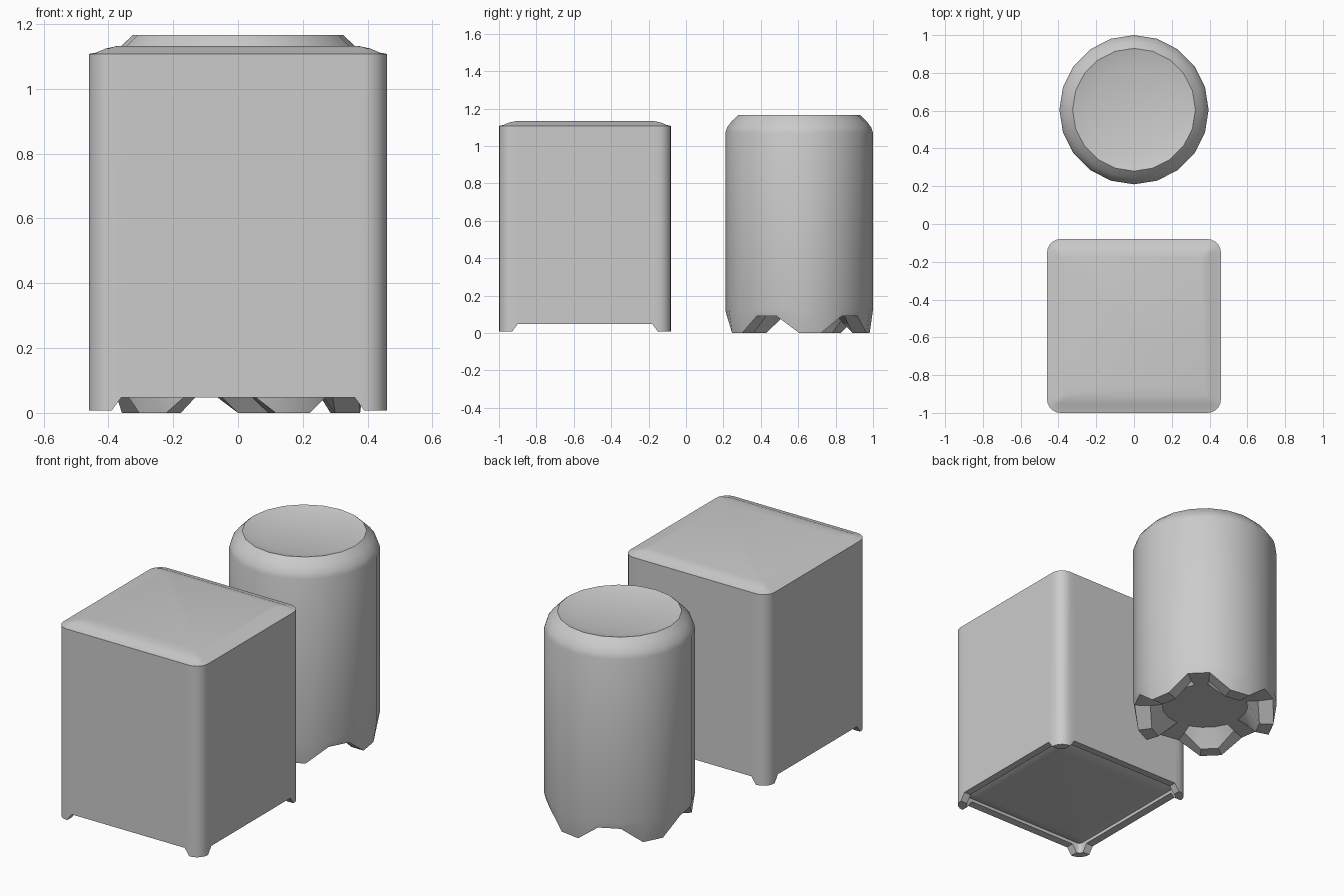
import bpy, bmesh
from math import sin, cos, pi

if "Cube" in bpy.data.objects:
    bpy.data.objects.remove(bpy.data.objects["Cube"])


def loft(name, rings, location, angle):
    """Skin a stack of closed rings and cap both ends."""
    bm = bmesh.new()
    loops = [[bm.verts.new(p) for p in ring] for ring in rings]
    n = len(loops[0])
    for a, b in zip(loops, loops[1:]):
        for i in range(n):
            j = (i + 1) % n
            bm.faces.new((a[i], a[j], b[j], b[i]))
    bm.faces.new(loops[0])
    bm.faces.new(loops[-1])
    bmesh.ops.recalc_face_normals(bm, faces=bm.faces)
    mesh = bpy.data.meshes.new(name)
    bm.to_mesh(mesh)
    bm.free()
    obj = bpy.data.objects.new(name, mesh)
    obj.location = location
    bpy.context.collection.objects.link(obj)
    bpy.ops.object.select_all(action='DESELECT')
    obj.select_set(True)
    bpy.context.view_layer.objects.active = obj
    bpy.ops.object.shade_smooth_by_angle(angle=angle)
    return obj


HALF, CORNER, ARC = 0.46, 0.07, 5


def square_ring(inset, z_side, z_corner=None):
    """Rounded square; corners may drop lower than the sides to form legs."""
    if z_corner is None:
        z_corner = z_side
    r = max(CORNER - inset, 0.02)
    c = HALF - inset - r
    h = c + r
    s = c - 0.03
    pts = [(h, s, z_side)]
    for k in range(ARC + 1):
        a = pi / 2 * k / ARC
        pts.append((c + r * cos(a), c + r * sin(a), z_corner))
    pts.append((s, h, z_side))
    ring = []
    for q in range(4):
        ca, sa = round(cos(q * pi / 2)), round(sin(q * pi / 2))
        ring += [(x * ca - y * sa, x * sa + y * ca, z) for x, y, z in pts]
    return ring


# Square container: recessed base, corner legs, walls, pillowed lid
loft("square_container", [
    square_ring(0.12, 0.05),
    square_ring(0.08, 0.054),
    square_ring(0.05, 0.065),
    square_ring(0.045, 0.05, 0.007),
    square_ring(0.0, 0.048, 0.007),
    square_ring(0.0, 1.108),
    square_ring(0.022, 1.112),
    square_ring(0.05, 1.124),
    square_ring(0.09, 1.133),
], (0, -0.54, 0), 0.6)

SIDES = 20


def round_ring(r, z, foot=None):
    """Circle; with foot=(radius, z), two points in every four become a foot."""
    ring = []
    for i in range(SIDES):
        a = 2 * pi * i / SIDES
        rr, zz = foot if foot and i % 4 < 2 else (r, z)
        ring.append((rr * cos(a), rr * sin(a), zz))
    return ring


# Round can: five-footed base, wall, curved shoulder, dished top
loft("round_can", [
    round_ring(0.235, 0.10),
    round_ring(0.30, 0.09, (0.30, 0.0)),
    round_ring(0.386, 0.09, (0.377, 0.0)),
    round_ring(0.395, 0.125),
    round_ring(0.395, 1.07),
    round_ring(0.385, 1.10),
    round_ring(0.36, 1.133),
    round_ring(0.325, 1.166),
    round_ring(0.235, 1.142),
], (0, 0.605, 0), 0.6)
